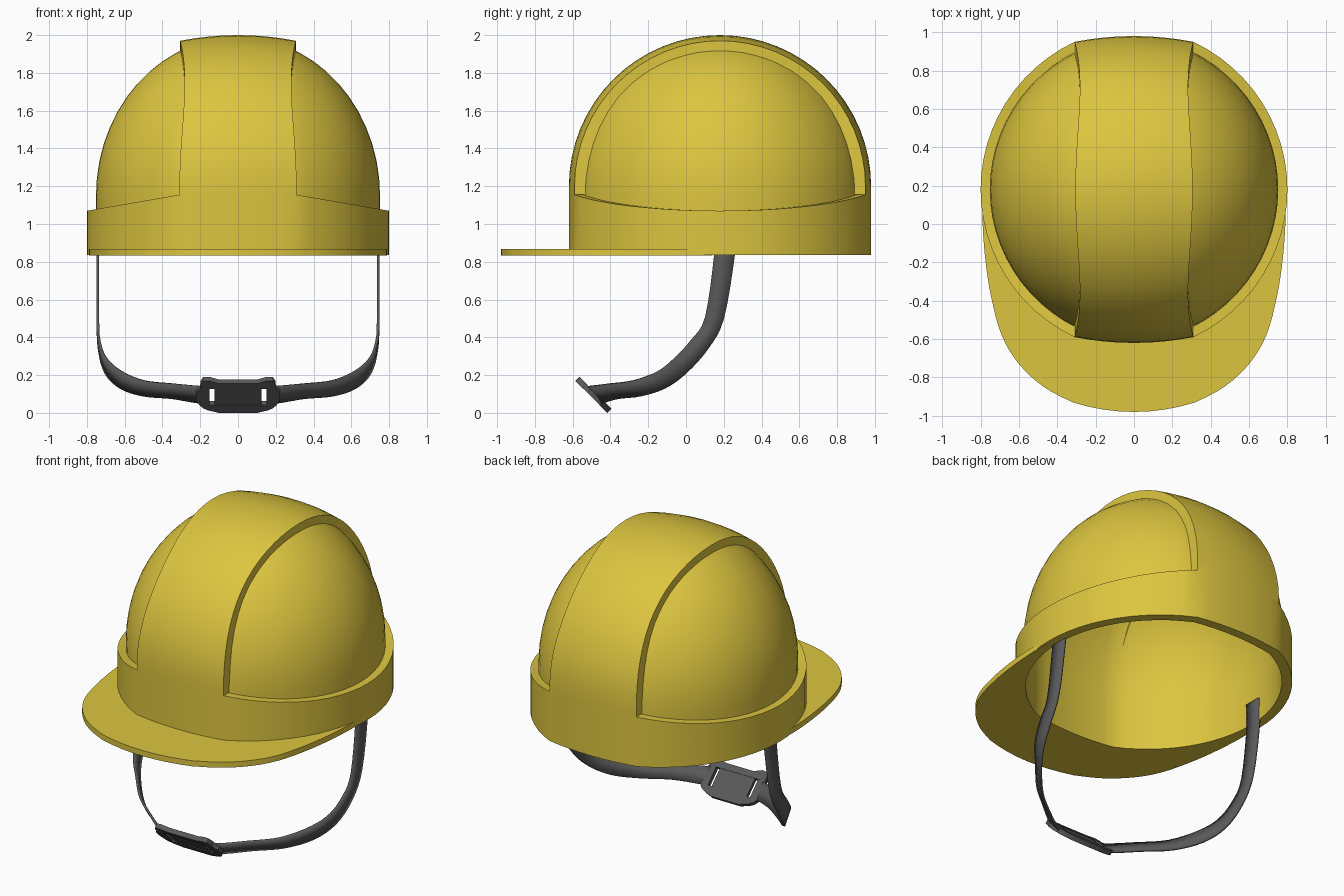
import bpy, bmesh
from math import sin, cos, pi, radians, degrees, hypot, atan2
from mathutils import Vector

if "Cube" in bpy.data.objects:
    bpy.data.objects.remove(bpy.data.objects["Cube"])

CY = 0.18        # helmet centre in y
KINK = 21.93     # angle of the ridge corner from the y axis


def material(name, rgb):
    m = bpy.data.materials.new(name)
    m.diffuse_color = (*rgb, 1)
    m.use_nodes = True
    m.node_tree.nodes["Principled BSDF"].inputs["Base Color"].default_value = m.diffuse_color
    return m


YELLOW = material("yellow_plastic", (0.72, 0.56, 0.05))
DARK = material("dark_webbing", (0.10, 0.10, 0.10))


def loft(bm, rows, closed=False):
    """Quads between rows of points; returns the faces of the last row pair."""
    vs = [[bm.verts.new(p) for p in r] for r in rows]
    last = []
    for a, b in zip(vs, vs[1:]):
        n = len(a)
        last = [bm.faces.new((a[i], a[(i + 1) % n], b[(i + 1) % n], b[i]))
                for i in range(n if closed else n - 1)]
    return last


def finish(bm, name, mat, angle=30):
    bmesh.ops.remove_doubles(bm, verts=bm.verts[:], dist=1e-4)
    bmesh.ops.recalc_face_normals(bm, faces=bm.faces[:])
    me = bpy.data.meshes.new(name)
    bm.to_mesh(me)
    bm.free()
    me.materials.append(mat)
    ob = bpy.data.objects.new(name, me)
    bpy.context.collection.objects.link(ob)
    bpy.ops.object.select_all(action='DESELECT')
    ob.select_set(True)
    bpy.context.view_layer.objects.active = ob
    bpy.ops.object.shade_smooth_by_angle(angle=radians(angle))
    return ob


def spline(pts, steps=4):
    """Catmull-Rom curve through points of any dimension."""
    pts = [Vector(p) for p in pts]
    out = []
    for i in range(len(pts) - 1):
        a, b = pts[max(i - 1, 0)], pts[i]
        c, d = pts[i + 1], pts[min(i + 2, len(pts) - 1)]
        for k in range(steps):
            t = k / steps
            out.append(0.5 * (2 * b + (c - a) * t + (2 * a - 5 * b + 4 * c - d) * t * t
                              + (3 * b - a - 3 * c + d) * t ** 3))
    return out + [pts[-1]]


def plan(deg):
    """Helmet outline around its own centre; 0 degrees is the front."""
    q = deg % 360
    sx = 1 if q <= 180 else -1
    q = min(q, 360 - q)
    sy = -1 if q <= 90 else 1
    q = min(q, 180 - q)
    if q <= KINK:
        u = q / KINK
        return sx * 0.31 * u, sy * (0.8 - 0.03 * u * u)
    t = (90 - q) / (90 - KINK)
    r = 0.8 + (hypot(0.31, 0.77) - 0.8) * t * t
    a = t * atan2(0.31, 0.77) + (1 - t) * pi / 2
    return sx * r * sin(a), sy * r * cos(a)


quarter = [KINK * k / 4 for k in range(5)] + [KINK + (90 - KINK) * k / 12 for k in range(1, 13)]
half = quarter + [180 - q for q in reversed(quarter[:-1])]
ANGLES = half + [360 - q for q in reversed(half[1:-1])]


def ring(scale, z):
    pts = []
    for a in ANGLES:
        x, y = plan(a)
        h = z(abs(x)) if callable(z) else z
        pts.append((x * scale, CY + y * scale, h))
    return pts


def cap(scale, height, n=14):
    return [ring(scale * cos(pi / 2 * k / n), 1.15 + height * sin(pi / 2 * k / n))
            for k in range(n, -1, -1)]


def band_top(x):
    return 1.155 - 0.085 * max(0, x - 0.31) / 0.49


# Shell: inner lining, rim, outer band and its ledge
bm = bmesh.new()
ledge = loft(bm, cap(0.925, 0.81) + [ring(0.925, 0.835), ring(1, 0.835),
                                     ring(1, band_top), ring(0.93, band_top)], True)
bmesh.ops.delete(bm, geom=[f for f in ledge if abs(f.calc_center_median().x) < 0.3],
                 context='FACES_ONLY')

# Raised centre ridge with side walls, joined to the band
cols = [(-1, 1)] + [(k / 4, 0) for k in range(-4, 5)] + [(1, 1)]
path = [(0, 1.155)] + [(pi * k / 32, 1.2) for k in range(33)] + [(pi, 1.155)]
rows = []
for phi, zc in path:
    s2 = abs(sin(2 * phi))
    w = 0.31 - 0.025 * s2 * s2 - 0.004 * sin(phi)
    row = []
    for u, deep in cols:
        r = 0.8 - 0.03 * u * u - deep * (0.057 + 0.028 * s2)
        row.append((w * u, CY - r * cos(phi), zc + r * sin(phi)))
    rows.append(row)
loft(bm, rows)
finish(bm, "helmet_shell", YELLOW)

# Dome sides
bm = bmesh.new()
loft(bm, cap(0.94, 0.84) + [ring(0.94, 1.04)], True)
finish(bm, "helmet_dome", YELLOW)

# Brim plate
edge = [(0.32, -0.93), (0.47, -0.85), (0.6, -0.73), (0.69, -0.58),
        (0.745, -0.38), (0.776, -0.18), (0.79, 0.02), (0.785, 0.14)]
right = spline(edge)
middle = [Vector((0.32 * k / 4, -0.98 + 0.05 * (k / 4) ** 2)) for k in range(-3, 4)]
outline = [Vector((-p.x, p.y)) for p in reversed(right)] + middle + right
inner = []
for p in outline:
    x, y = plan(degrees(atan2(p.x, CY - p.y)))
    inner.append((x * 0.95, CY + y * 0.95))
bm = bmesh.new()
lo, hi = 0.832, 0.868
loft(bm, [[(x, y, hi) for x, y in inner], [(p.x, p.y, hi) for p in outline],
          [(p.x, p.y, lo) for p in outline], [(x, y, lo) for x, y in inner]])
finish(bm, "brim", YELLOW)

# Chin strap: centre x, y, z and half-width y, z
strap = [(0.734, 0.21, 0.98, 0.055, 0), (0.742, 0.203, 0.83, 0.055, 0),
         (0.742, 0.15, 0.5, 0.05, -0.005), (0.735, 0.07, 0.36, 0.045, -0.025),
         (0.70, -0.03, 0.25, 0.033, -0.04), (0.62, -0.13, 0.175, 0.022, -0.045),
         (0.5, -0.26, 0.13, 0.025, -0.04), (0.35, -0.38, 0.115, 0.028, -0.038),
         (0.22, -0.47, 0.098, 0.038, -0.042), (0.16, -0.49, 0.095, 0.038, -0.042)]
bm = bmesh.new()
for s in (1, -1):
    loft(bm, [[(s * x, y + k * wy, z + k * wz) for k in (-s, s)]
              for x, y, z, wy, wz in spline(strap)])
ob = finish(bm, "chin_strap", DARK)
mod = ob.modifiers.new("thickness", 'SOLIDIFY')
mod.thickness = 0.014
mod.offset = 0


# Buckle: tilted plate with two slots
def prism(bm, poly, depth):
    c, up = Vector((0, -0.49, 0.095)), Vector((0, -1, 1)).normalized()
    n = Vector((0, -1, -1)).normalized() * depth / 2
    sides = [[bm.verts.new(c + Vector((u, 0, 0)) + up * v + n * k) for u, v in poly]
             for k in (1, -1)]
    for f in sides:
        bm.faces.new(f)
    for i in range(len(poly)):
        j = (i + 1) % len(poly)
        bm.faces.new((sides[0][i], sides[0][j], sides[1][j], sides[1][i]))


def both(pts):
    return pts + [(-u, v) for u, v in reversed(pts)]


bm = bmesh.new()
prism(bm, both([(0.1, 0.1), (0.15, 0.12), (0.185, 0.118), (0.198, 0.09), (0.2, 0.06)]), 0.03)
prism(bm, both([(0.1, -0.12), (0.16, -0.1), (0.185, -0.085), (0.205, -0.06)]), 0.03)
prism(bm, both([(0.125, 0.0601), (0.125, -0.0601)]), 0.022)
for s in (1, -1):
    prism(bm, [(s * u, v) for u, v in [(0.15, 0.0602), (0.2, 0.0602), (0.222, 0.03),
                                       (0.222, -0.03), (0.205, -0.0602), (0.15, -0.0602)]], 0.028)
finish(bm, "buckle", DARK)
